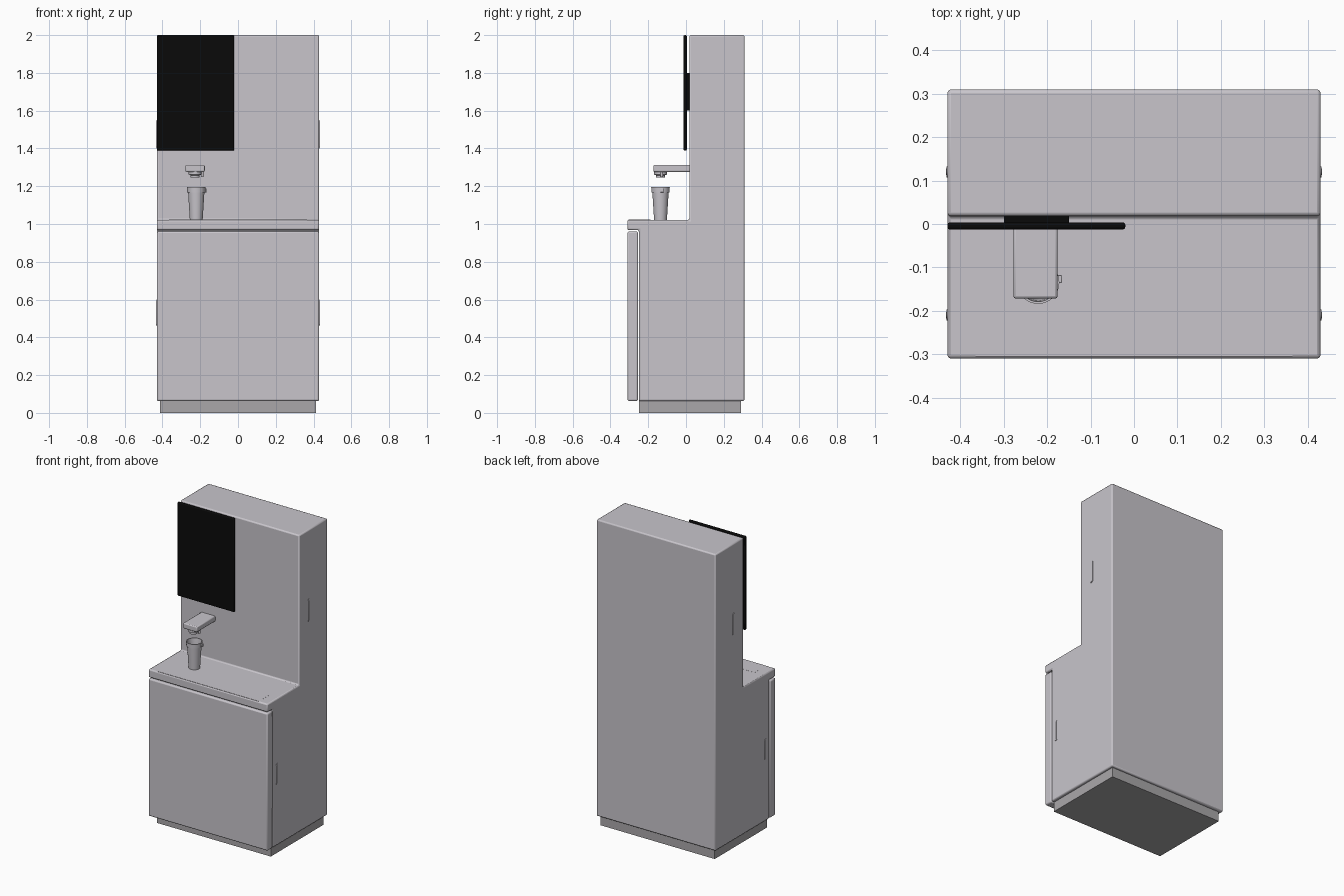
import bpy, bmesh, math

cube = bpy.data.objects.get("Cube")
if cube:
    bpy.data.objects.remove(cube, do_unlink=True)


def material(name, rgb):
    m = bpy.data.materials.new(name)
    m.use_nodes = True
    m.diffuse_color = (*rgb, 1)
    m.node_tree.nodes["Principled BSDF"].inputs["Base Color"].default_value = (*rgb, 1)
    return m


SHELL = material("pale grey shell", (0.58, 0.56, 0.60))
TRIM = material("mid grey trim", (0.40, 0.39, 0.40))
BLACK = material("black glass", (0.003, 0.003, 0.003))


def finish(name, bm, mat, bevel=0.0, segments=2):
    bmesh.ops.recalc_face_normals(bm, faces=bm.faces)
    mesh = bpy.data.meshes.new(name)
    bm.to_mesh(mesh)
    bm.free()
    mesh.materials.append(mat)
    obj = bpy.data.objects.new(name, mesh)
    bpy.context.collection.objects.link(obj)
    if bevel:
        mod = obj.modifiers.new("rounded edges", 'BEVEL')
        mod.width, mod.segments, mod.limit_method = bevel, segments, 'ANGLE'
    bpy.ops.object.select_all(action='DESELECT')
    obj.select_set(True)
    bpy.context.view_layer.objects.active = obj
    bpy.ops.object.shade_smooth_by_angle(angle=math.radians(35))
    return obj


def extrude_x(name, profile, x0, x1, mat, bevel=0.0):
    """Extrude a (y, z) profile from x0 to x1."""
    bm = bmesh.new()
    face = bm.faces.new([bm.verts.new((x0, y, z)) for y, z in profile])
    moved = bmesh.ops.extrude_face_region(bm, geom=[face])["geom"]
    verts = [g for g in moved if isinstance(g, bmesh.types.BMVert)]
    bmesh.ops.translate(bm, verts=verts, vec=(x1 - x0, 0, 0))
    return finish(name, bm, mat, bevel)


def box(name, x, y, z, mat, bevel=0.0):
    profile = [(y[0], z[0]), (y[1], z[0]), (y[1], z[1]), (y[0], z[1])]
    return extrude_x(name, profile, x[0], x[1], mat, bevel)


def lathe(name, profile, centre, mat, steps=32):
    """Spin an (r, z) profile around a vertical axis."""
    bm = bmesh.new()
    verts = [bm.verts.new((r, 0, z)) for r, z in profile]
    edges = [bm.edges.new(pair) for pair in zip(verts, verts[1:])]
    bmesh.ops.spin(bm, geom=verts + edges, cent=(0, 0, 0), axis=(0, 0, 1),
                   angle=2 * math.pi, steps=steps)
    bmesh.ops.remove_doubles(bm, verts=bm.verts, dist=0.0001)
    bmesh.ops.translate(bm, verts=bm.verts, vec=(*centre, 0))
    return finish(name, bm, mat)


def slot(y, z0, z1, r):
    """Rounded upright slot outline in (y, z)."""
    arc = [math.pi * i / 8 for i in range(9)]
    top = [(y + r * math.cos(a), z1 - r + r * math.sin(a)) for a in arc]
    return top + [(y - r * math.cos(a), z0 + r - r * math.sin(a)) for a in arc]


# Cabinet: tall rear tower, counter overhanging the front door
outline = [(-0.25, 0.063), (0.31, 0.063), (0.31, 2.0), (0.018, 2.0),
           (0.018, 1.022), (-0.31, 1.022), (-0.31, 0.968), (-0.25, 0.968)]
extrude_x("cabinet_body", outline, -0.43, 0.43, SHELL, 0.008)
box("front_door", (-0.43, 0.43), (-0.31, -0.254), (0.063, 0.96), SHELL, 0.008)
box("plinth", (-0.412, 0.412), (-0.25, 0.292), (0, 0.066), TRIM)
box("counter_inlay", (-0.365, 0.365), (-0.305, -0.187), (1.018, 1.0225), SHELL)

# Flush slot handles on both sides
for side, s in (("left", 1), ("right", -1)):
    for part, y, z0, z1 in (("tower", 0.12, 1.40, 1.55), ("door", -0.21, 0.46, 0.60)):
        extrude_x(f"{side}_{part}_handle", slot(y, z0, z1, 0.0125),
                  s * 0.425, s * 0.432, SHELL)
        extrude_x(f"{side}_{part}_handle_centre", slot(y, z0 + 0.005, z1 - 0.005, 0.0075),
                  s * 0.426, s * 0.433, SHELL)

# Screen with a hidden wall bracket
box("screen", (-0.43, -0.02), (-0.013, 0.004), (1.388, 2.0), BLACK, 0.006)
box("screen_bracket", (-0.30, -0.15), (0.0, 0.022), (1.6, 1.8), BLACK)

# Dispenser arm and nozzle
box("dispenser_arm", (-0.278, -0.176), (-0.172, 0.022), (1.276, 1.312), SHELL, 0.006)
lathe("nozzle", [(0, 1.28), (0.034, 1.28), (0.034, 1.262), (0.024, 1.258),
                 (0.024, 1.246), (0, 1.246)], (-0.227, -0.135), SHELL)
lathe("side_nozzle", [(0, 1.28), (0.007, 1.28), (0.007, 1.25), (0, 1.25)],
      (-0.190, -0.128), SHELL, 12)

# Open cup with a rim band and a small tab
CUP = (-0.221, -0.135)
lathe("cup", [(0, 1.022), (0.034, 1.022), (0.043, 1.168), (0.048, 1.168),
              (0.049, 1.195), (0.044, 1.195), (0.041, 1.168), (0.032, 1.03), (0, 1.03)],
      CUP, SHELL)
box("cup_tab", (-0.178, -0.166), (-0.136, -0.118), (1.168, 1.188), SHELL, 0.002)
